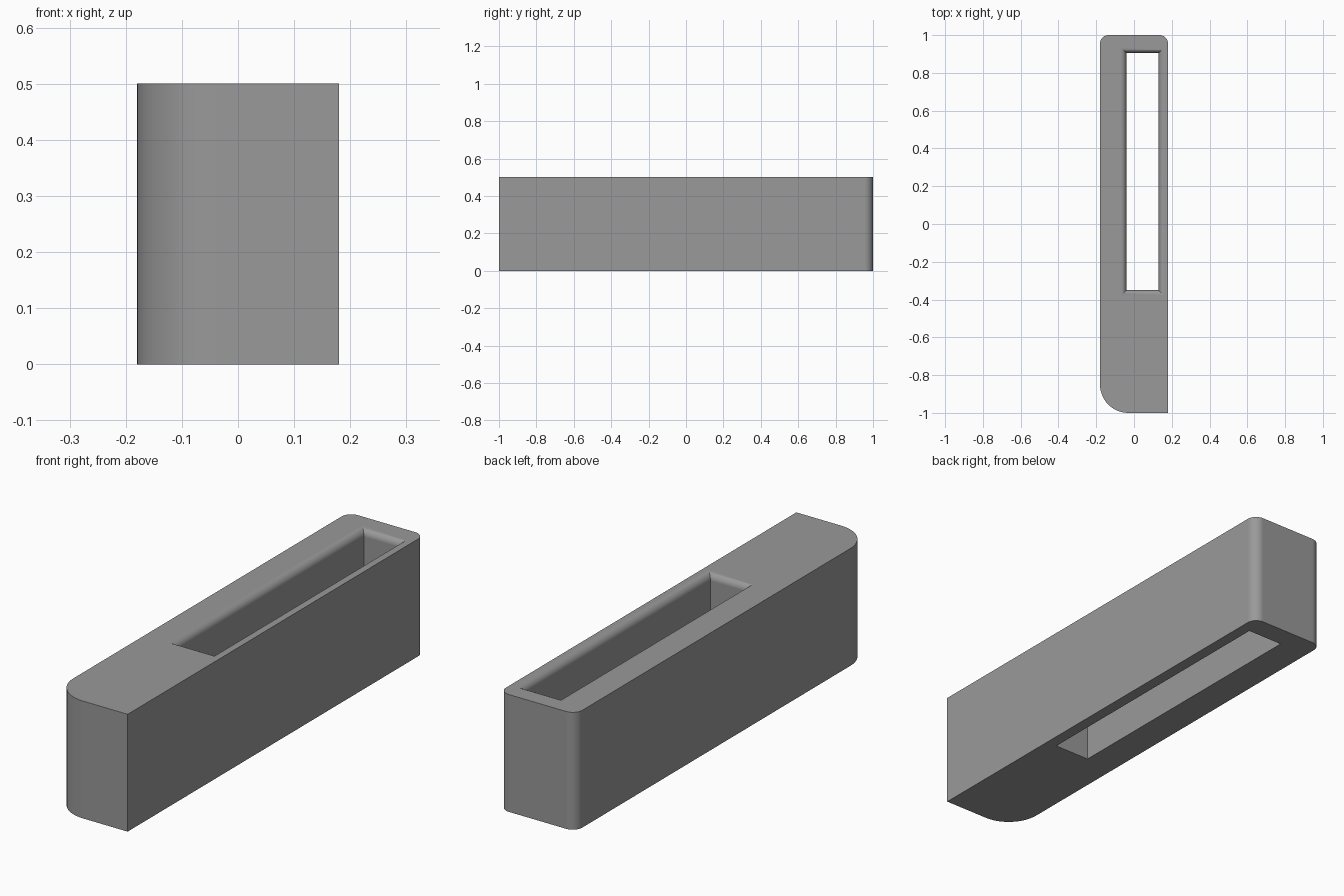
import bpy, bmesh
from math import sin, cos, pi, radians

if "Cube" in bpy.data.objects:
    bpy.data.objects.remove(bpy.data.objects["Cube"])

HEIGHT, HALF_X, HALF_Y = 0.5, 0.18, 1.0
SLOT = (-0.04, 0.13, -0.35, 0.905)   # x0, x1, y0, y1 of the slot walls
LIP = 0.03                           # rounding radius of the slot's top edge
STEPS = 8


def outline():
    """Body outline: wide front-left round, small back rounds, sharp front-right."""
    pts = [(HALF_X, -HALF_Y)]
    corners = [(1, 1, 0.045, 0), (-1, 1, 0.045, 90), (-1, -1, 0.15, 180)]
    for sx, sy, r, start in corners:
        cx, cy = sx * (HALF_X - r), sy * (HALF_Y - r)
        for i in range(13):
            a = radians(start + 90 * i / 12)
            pts.append((cx + r * cos(a), cy + r * sin(a)))
    return pts


def slot_rect(grow):
    x0, x1, y0, y1 = SLOT
    return [(x0 - grow, y0 - grow), (x1 + grow, y0 - grow),
            (x1 + grow, y1 + grow), (x0 - grow, y1 + grow)]


bm = bmesh.new()


def ring(pts, z):
    return [bm.verts.new((x, y, z)) for x, y in pts]


def bridge(a, b):
    n = len(a)
    for i in range(n):
        j = (i + 1) % n
        bm.faces.new((a[i], a[j], b[j], b[i]))


def cap(outer, inner):
    edges = [bm.edges.get((r[i - 1], r[i])) for r in (outer, inner) for i in range(len(r))]
    bmesh.ops.triangle_fill(bm, use_beauty=True, use_dissolve=False, edges=edges)


# Outer walls
outer_low, outer_top = ring(outline(), 0), ring(outline(), HEIGHT)
bridge(outer_low, outer_top)

# Slot walls with a rounded, mitred lip at the top
slot_rings = [ring(slot_rect(0), 0)]
for i in range(STEPS + 1):
    a = pi / 2 * i / STEPS
    slot_rings.append(ring(slot_rect(LIP * (1 - cos(a))), HEIGHT - LIP + LIP * sin(a)))
for a, b in zip(slot_rings, slot_rings[1:]):
    bridge(a, b)

# Bottom and top faces around the slot
cap(outer_low, slot_rings[0])
cap(outer_top, slot_rings[-1])
bmesh.ops.recalc_face_normals(bm, faces=bm.faces[:])

mesh = bpy.data.meshes.new("slotted_block")
bm.to_mesh(mesh)
bm.free()
block = bpy.data.objects.new("slotted_block", mesh)
bpy.context.collection.objects.link(block)

grey = bpy.data.materials.new("mid_grey")
grey.diffuse_color = (0.32, 0.32, 0.32, 1)
grey.use_nodes = True
grey.node_tree.nodes["Principled BSDF"].inputs["Base Color"].default_value = grey.diffuse_color
mesh.materials.append(grey)

# Smooth rounds, crisp corners and flat caps
bpy.context.view_layer.objects.active = block
block.select_set(True)
bpy.ops.object.shade_smooth_by_angle(angle=radians(30))
weighted = block.modifiers.new("flat_face_normals", 'WEIGHTED_NORMAL')
weighted.keep_sharp = True
